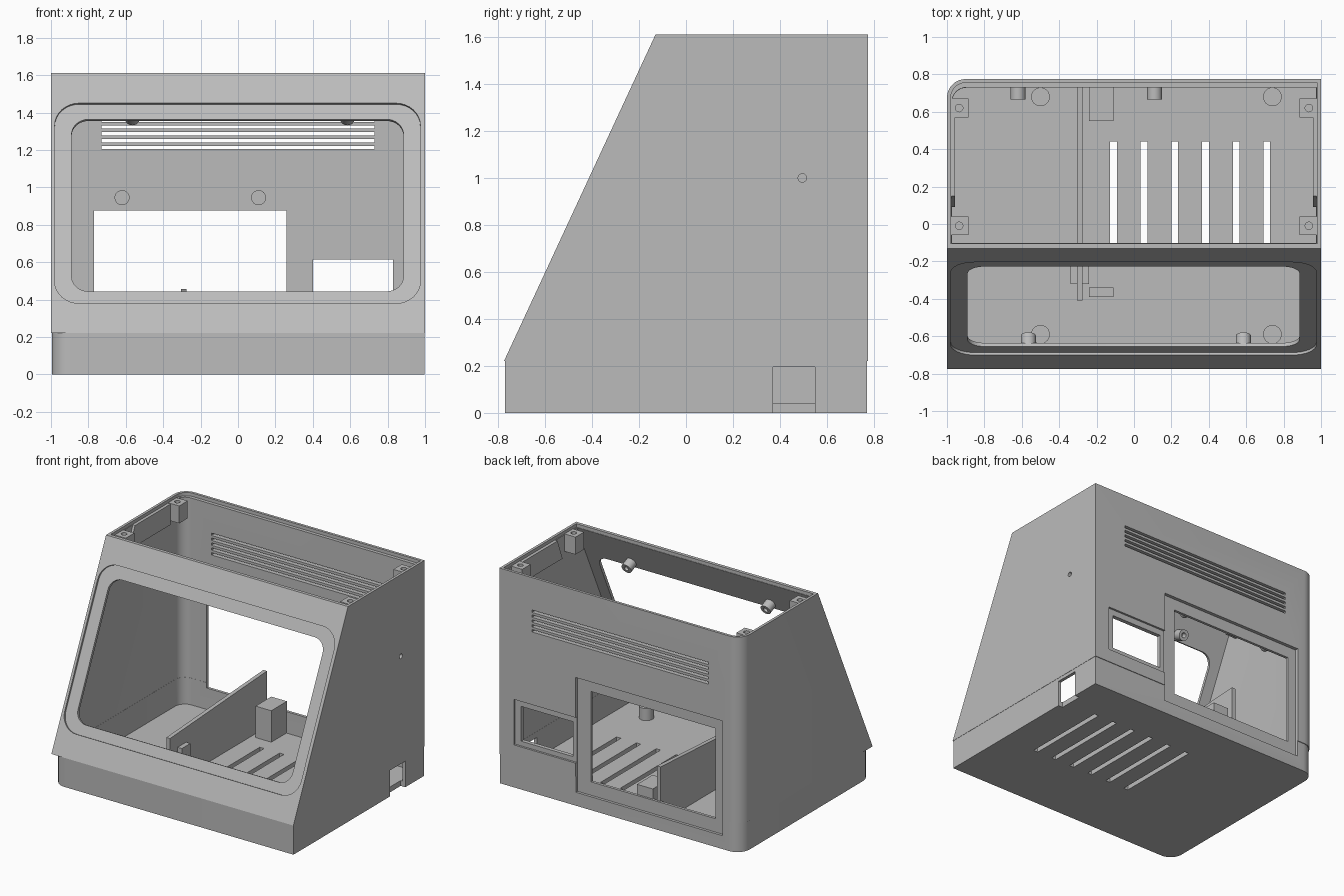
import bpy, bmesh, math
from mathutils import Matrix, Vector

if "Cube" in bpy.data.objects:
    bpy.data.objects.remove(bpy.data.objects["Cube"])

grey = bpy.data.materials.new("plain grey")
grey.use_nodes = True
grey.diffuse_color = (0.5, 0.5, 0.5, 1)
grey.node_tree.nodes["Principled BSDF"].inputs["Base Color"].default_value = (0.5, 0.5, 0.5, 1)


def finish(bm, name, matrix=None):
    """Turn a bmesh into a linked, coloured object."""
    if matrix:
        bm.transform(matrix)
    bmesh.ops.recalc_face_normals(bm, faces=bm.faces[:])
    mesh = bpy.data.meshes.new(name)
    bm.to_mesh(mesh)
    bm.free()
    mesh.materials.append(grey)
    obj = bpy.data.objects.new(name, mesh)
    bpy.context.collection.objects.link(obj)
    return obj


def round_upright(bm, r, pick):
    """Round the edges along z whose middle passes the test."""
    edges = []
    for e in bm.edges:
        a, b = e.verts[0].co, e.verts[1].co
        if abs(a.x - b.x) + abs(a.y - b.y) < 1e-4 and pick((a + b) / 2):
            edges.append(e)
    bmesh.ops.bevel(bm, geom=edges, offset=r, segments=8, profile=0.5, affect='EDGES')


def box(name, lo, hi, r=0, pick=lambda m: True, matrix=None):
    bm = bmesh.new()
    bmesh.ops.create_cube(bm, size=1)
    lo, hi = Vector(lo), Vector(hi)
    for v in bm.verts:
        v.co = Vector([(l + h) / 2 + c * (h - l) for l, h, c in zip(lo, hi, v.co)])
    if r:
        round_upright(bm, r, pick)
    return finish(bm, name, matrix)


def prism(name, profile, x0, x1, r=0, pick=None):
    """Extrude a (y, z) profile along x."""
    bm = bmesh.new()
    face = bm.faces.new([bm.verts.new((x0, y, z)) for y, z in profile])
    new = bmesh.ops.extrude_face_region(bm, geom=[face])["geom"]
    bmesh.ops.translate(bm, vec=(x1 - x0, 0, 0),
                        verts=[g for g in new if isinstance(g, bmesh.types.BMVert)])
    if r:
        round_upright(bm, r, pick)
    return finish(bm, name)


def rod(name, start, axis, r, length):
    axis = Vector(axis).normalized()
    bm = bmesh.new()
    bmesh.ops.create_cone(bm, cap_ends=True, segments=24, radius1=r, radius2=r, depth=length)
    place = Matrix.Translation(Vector(start) + axis * length / 2)
    return finish(bm, name, place @ axis.to_track_quat('Z', 'Y').to_matrix().to_4x4())


def combine(target, tool, operation='DIFFERENCE'):
    mod = target.modifiers.new("combine", 'BOOLEAN')
    mod.operation, mod.object, mod.solver = operation, tool, 'EXACT'
    bpy.context.view_layer.objects.active = target
    bpy.ops.object.modifier_apply(modifier=mod.name)
    bpy.data.objects.remove(tool)


def smooth(obj):
    bpy.ops.object.select_all(action='DESELECT')
    obj.select_set(True)
    bpy.context.view_layer.objects.active = obj
    bpy.ops.object.shade_smooth_by_angle(angle=math.radians(30))


# Sloping front: a frame with local x across, y up the slope, z outward
FOOT, HEAD = Vector((0, -0.775, 0.22)), Vector((0, -0.13, 1.61))
rise = HEAD - FOOT
tilt = math.atan2(rise.z, rise.y)
normal = Vector((0, -math.sin(tilt), math.cos(tilt)))


def on_slope(x, z):
    p = FOOT + rise * ((z - FOOT.z) / rise.z)
    return Vector((x, p.y, z))


def window(name, x0, x1, z0, z1, r, depth):
    half = (z1 - z0) / 2 / math.sin(tilt)
    m = Matrix.Translation(on_slope((x0 + x1) / 2, (z0 + z1) / 2)) @ Matrix.Rotation(tilt, 4, 'X')
    w = (x1 - x0) / 2
    return box(name, (-w, -half, -depth), (w, half, 0.06), r, matrix=m)


# Outer body: slightly inset base and sloped upper case, rounded on one side
back_corner = lambda m: m.x < 0 and m.y > 0
case = prism("case", [(-0.775, 0.22), (0.775, 0.22), (0.775, 1.61), (-0.13, 1.61)],
             -1, 1, 0.1, back_corner)
combine(case, box("base", (-0.995, -0.77, 0), (0.998, 0.77, 0.225), 0.1,
                  lambda m: m.x < 0), 'UNION')

# Hollow interior and lid rebate
combine(case, prism("cavity", [(-0.726, 0.24), (0.73, 0.24), (0.73, 1.7), (-0.048, 1.7)],
                    -0.975, 0.975, 0.08, back_corner))
combine(case, box("base_cavity", (-0.974, -0.72, 0.04), (0.974, 0.729, 0.26), 0.08,
                  lambda m: m.x < 0))
combine(case, box("rebate", (-0.98, -0.105, 1.585), (0.98, 0.755, 1.7), 0.08, back_corner))

# Front window with shallow bezel
combine(case, window("bezel", -0.98, 0.975, 0.38, 1.45, 0.13, 0.015))
combine(case, window("opening", -0.89, 0.885, 0.45, 1.37, 0.09, 0.2))

# Rear openings in recessed frames
for x0, x1, z0, z1, y in [(-0.84, 0.37, 0.1, 0.96, 0.75), (0.36, 0.88, 0.32, 0.66, 0.76),
                          (-0.77, 0.26, 0.2, 0.875, 0.6), (0.4, 0.83, 0.355, 0.615, 0.6)]:
    combine(case, box("rear_cut", (x0, y, z0), (x1, 0.9, z1)))

# Rear vents and floor slots
for i in range(5):
    z = 1.213 + 0.0365 * i
    combine(case, box("vent", (-0.73, 0.6, z - 0.009), (0.73, 0.9, z + 0.009)))
for i in range(6):
    x = -0.11 + 0.164 * i
    combine(case, box("slot", (x - 0.018, -0.22, -0.1), (x + 0.018, 0.44, 0.1)))

# Side port and screw holes
combine(case, box("port", (0.96, 0.37, -0.1), (1.1, 0.55, 0.195)))
for y, z in [(-0.32, 1), (0.495, 1), (-0.09, 0.56), (0.495, 0.56), (0.495, 0.33), (-0.555, 0.12)]:
    combine(case, rod("side_hole", (0.9, y, z), (1, 0, 0), 0.018, 0.2))

# Floor posts, with blind screw holes from below
for x in (-0.5, 0.74):
    for y in (-0.59, 0.68):
        combine(case, rod("foot_hole", (x, y, -0.1), (0, 0, 1), 0.018, 0.3))
        post = rod("floor_post", (x, y, 0.03), (0, 0, 1), 0.05, 0.1)
        combine(post, rod("post_hole", (x, y, 0), (0, 0, 1), 0.018, 0.1))
        smooth(post)
smooth(case)

# Lid screw blocks and side plates at the top
for s in (-1, 1):
    for y in (-0.01, 0.62):
        xs = sorted((s * 0.977, s * 0.885))
        block = box("lid_block", (xs[0], y - 0.05, 1.46), (xs[1], y + 0.05, 1.59))
        combine(block, rod("lid_hole", (s * 0.935, y, 1.5), (0, 0, 1), 0.02, 0.2))
        smooth(block)
    prism("side_plate", [(0.57, 1.585), (0.15, 1.585), (0.09, 1.43), (0.57, 1.43)],
          s * 0.977, s * 0.957)

# Bosses behind the front panel, square to the slope
for x in (-0.565, 0.585):
    for z in (0.41, 1.41):
        p = on_slope(x, z) - normal * 0.03
        boss = rod("front_boss", p, -normal, 0.04, 0.07)
        combine(boss, rod("boss_hole", p - normal * 0.03, -normal, 0.018, 0.1))
        smooth(boss)

# Bosses on the rear wall
for x in (-0.62, 0.11):
    smooth(rod("rear_boss", (x, 0.74, 0.945), (0, -1, 0), 0.04, 0.075))

# Inner divider, its support and the small blocks on the floor
prism("divider", [(-0.41, 0.035), (0.735, 0.035), (0.735, 0.457), (-0.41, 0.39)], -0.305, -0.275)
box("divider_post", (-0.34, -0.32, 0.035), (-0.24, -0.22, 0.29))
box("rear_block", (-0.24, 0.55, 0.035), (-0.11, 0.735, 0.275))
box("front_block", (-0.24, -0.39, 0.035), (-0.11, -0.34, 0.12))
